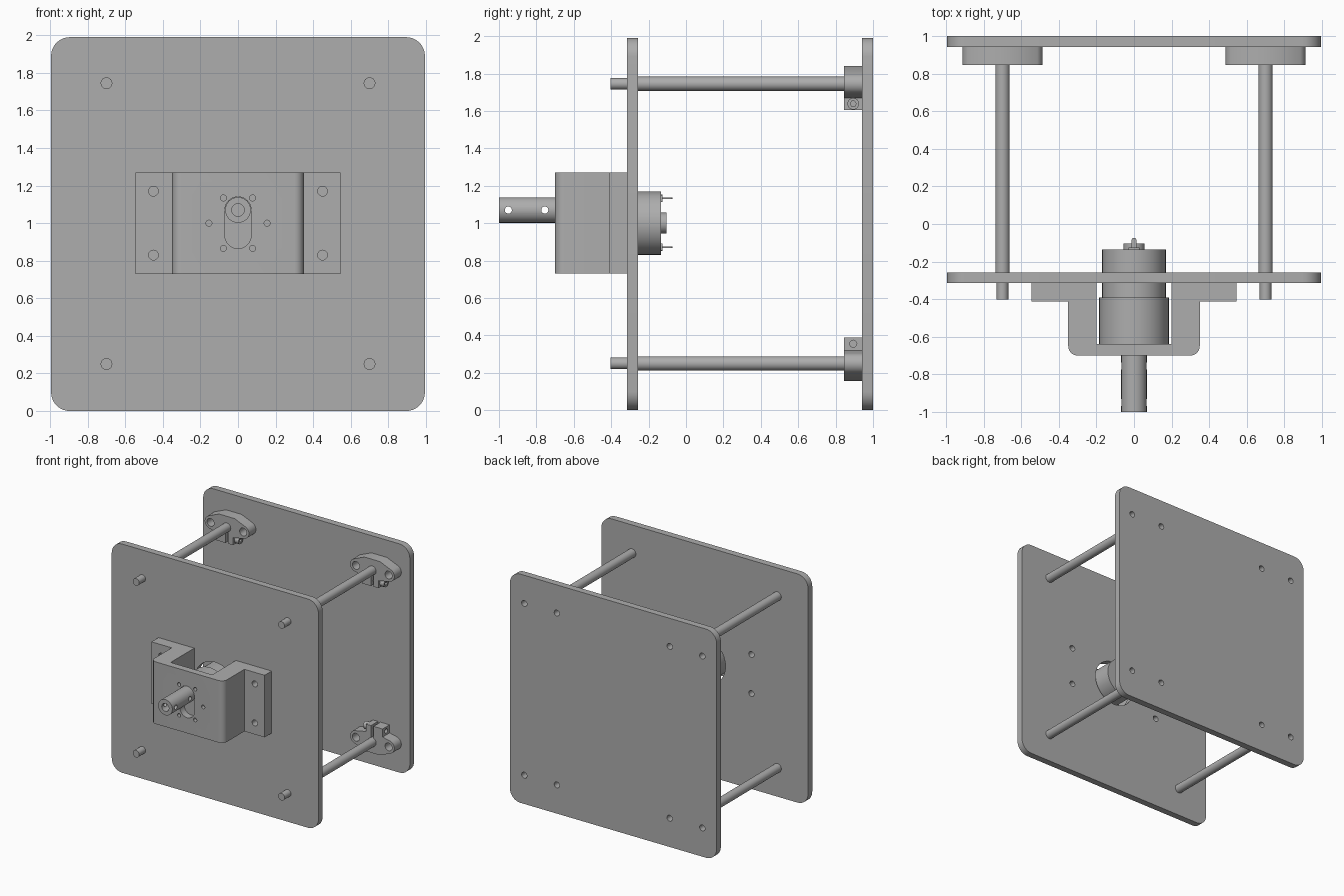
import bpy, bmesh, math
from mathutils import Vector

if "Cube" in bpy.data.objects:
    bpy.data.objects.remove(bpy.data.objects["Cube"])

grey = bpy.data.materials.new("plain_grey")
grey.diffuse_color = (0.42, 0.42, 0.42, 1)
grey.use_nodes = True
grey.node_tree.nodes["Principled BSDF"].inputs["Base Color"].default_value = grey.diffuse_color


def circle(u, v, r, n=32, a0=0.0, a1=2 * math.pi):
    full = abs(a1 - a0 - 2 * math.pi) < 1e-6
    k = n if full else n + 1
    return [(u + r * math.cos(a0 + (a1 - a0) * i / n),
             v + r * math.sin(a0 + (a1 - a0) * i / n)) for i in range(k)]


def rounded(u0, v0, u1, v1, r, n=8):
    h = math.pi / 2
    corners = [(u1 - r, v1 - r), (u0 + r, v1 - r), (u0 + r, v0 + r), (u1 - r, v0 + r)]
    return [p for i, (u, v) in enumerate(corners) for p in circle(u, v, r, n, i * h, (i + 1) * h)]


def finish(ob):
    me = ob.data
    me.shade_smooth()
    me.set_sharp_from_angle(angle=math.radians(30))


def extrude(name, loops, a, b, axis="Y"):
    """Extrude an outline (first loop) with holes (other loops) along an axis."""
    cu = bpy.data.curves.new(name, "CURVE")
    cu.dimensions, cu.fill_mode, cu.extrude = "2D", "BOTH", abs(b - a) / 2
    for pts in loops:
        s = cu.splines.new("POLY")
        s.points.add(len(pts) - 1)
        for p, (u, v) in zip(s.points, pts):
            p.co = (u, v, 0, 1)
        s.use_cyclic_u = True
    tmp = bpy.data.objects.new(name + "_outline", cu)
    bpy.context.collection.objects.link(tmp)
    dg = bpy.context.evaluated_depsgraph_get()
    me = bpy.data.meshes.new_from_object(tmp.evaluated_get(dg))
    bpy.data.objects.remove(tmp)
    bm = bmesh.new()
    bm.from_mesh(me)
    mid = (a + b) / 2
    for v in bm.verts:
        x, y, z = v.co
        v.co = {"X": (z + mid, x, y), "Y": (x, z + mid, y), "Z": (x, y, z + mid)}[axis]
    bmesh.ops.remove_doubles(bm, verts=bm.verts, dist=1e-5)
    bmesh.ops.recalc_face_normals(bm, faces=bm.faces)
    bm.to_mesh(me)
    bm.free()
    me.name = name
    me.materials.clear()
    me.materials.append(grey)
    ob = bpy.data.objects.new(name, me)
    bpy.context.collection.objects.link(ob)
    finish(ob)
    return ob


def cut(ob, cutters):
    for c in cutters:
        m = ob.modifiers.new("cut", "BOOLEAN")
        m.operation, m.solver, m.object = "DIFFERENCE", "EXACT", c
    dg = bpy.context.evaluated_depsgraph_get()
    me = bpy.data.meshes.new_from_object(ob.evaluated_get(dg))
    ob.modifiers.clear()
    ob.data = me
    for c in cutters:
        bpy.data.objects.remove(c)
    me.materials.clear()
    me.materials.append(grey)
    finish(ob)


def copy(ob, name, loc, turn=0):
    c = bpy.data.objects.new(name, ob.data)
    c.location = loc
    c.rotation_euler = (0, turn, 0)
    bpy.context.collection.objects.link(c)


W, H, RX, RZ = 0.995, 1.99, 0.70, (0.25, 1.745)
bolts = [(sx * 0.45, z) for sx in (-1, 1) for z in (0.83, 1.17)]

# Front plate with motor opening and bracket bolt holes
extrude("front_plate", [rounded(-W, 0, W, H, 0.1), circle(0, 1.0, 0.2, 64)]
        + [circle(u, v, 0.026, 20) for u, v in bolts], -0.315, -0.257)

# Back plate with clamp bolt holes
extrude("back_plate", [rounded(-W, 0, W, H, 0.1)]
        + [circle(sx * RX + d, z, 0.026, 20) for sx in (-1, 1) for z in RZ for d in (-0.157, 0.157)],
        0.942, 1.0)

# Hat-shaped motor bracket, drilled and slotted
h = math.pi / 2
hat = ([(-0.545, -0.315), (-0.545, -0.412), (-0.35, -0.412)]
       + circle(-0.30, -0.65, 0.05, 8, 2 * h, 3 * h) + circle(0.30, -0.65, 0.05, 8, 3 * h, 4 * h)
       + [(0.35, -0.412), (0.545, -0.412), (0.545, -0.315), (0.2, -0.315), (0.2, -0.64),
          (-0.2, -0.64), (-0.2, -0.315)])
bracket = extrude("motor_bracket", [hat], 0.73, 1.27, "Z")
ring = [(0.155 * math.cos(i * math.pi / 3), 1 + 0.155 * math.sin(i * math.pi / 3)) for i in range(6)]
slot = circle(0, 1.07, 0.07, 16, 0, 2 * h) + circle(0, 0.935, 0.07, 16, 2 * h, 4 * h)
cut(bracket, [extrude("cutter", [slot], -0.8, -0.6)]
    + [extrude("cutter", [circle(u, v, 0.016, 16)], -0.8, -0.6) for u, v in ring]
    + [extrude("cutter", [circle(u, v, 0.026, 20)], -0.5, -0.25) for u, v in bolts])

# Gear motor: gearbox, body, rear boss, terminals
extrude("gearbox", [circle(0, 1, 0.185, 64)], -0.64, -0.39)
extrude("motor_body", [circle(0, 1, 0.169, 64)], -0.39, -0.135)
extrude("motor_rear_boss", [circle(0, 1, 0.056, 40)], -0.135, -0.105)
for z, n in ((0.872, "lower"), (1.132, "upper")):
    extrude(n + "_terminal_base", [rounded(-0.03, z - 0.02, 0.03, z + 0.02, 0.006, 3)], -0.135, -0.125)
    tab = [(-0.013, -0.13)] + circle(0, -0.086, 0.013, 10, 2 * h, 0) + [(0.013, -0.13)]
    extrude(n + "_terminal", [tab], z - 0.004, z + 0.004, "Z")

# Output shaft and drilled coupling
extrude("output_shaft", [circle(0, 1.07, 0.04, 32)], -0.73, -0.63)
coupling = extrude("shaft_coupling", [circle(0, 1.07, 0.068, 48), circle(0, 1.07, 0.034, 32)], -1.0, -0.69)
cut(coupling, [extrude("cutter", [circle(y, 1.07, 0.019, 20)], -0.2, 0.2, "X") for y in (-0.95, -0.755)])

# Shaft clamp: flange outline with split lugs, built at the origin
outline = ([(0.012, -0.03), (0.012, -0.14), (0.06, -0.14), (0.06, -0.075), (0.09, -0.07)]
           + circle(0.157, 0, 0.056, 14, -1.25, 1.05) + [(0.075, 0.095), (-0.075, 0.095)]
           + circle(-0.157, 0, 0.056, 14, math.pi - 1.05, math.pi + 1.25)
           + [(-0.1, -0.07), (-0.1, -0.14), (-0.012, -0.14), (-0.012, -0.03)])
clamp = extrude("clamp_master", [outline, circle(-0.157, 0, 0.034, 24), circle(0.157, 0, 0.034, 24)],
                -0.048, 0.048)
cut(clamp, [extrude("cutter", [circle(0, -0.105, 0.019, 20)], -0.2, -0.04, "X")])
hexagon = circle(0, -0.107, 0.016, 6)
screw = extrude("screw_master", [circle(0, -0.107, 0.031, 28), hexagon], 0.06, 0.1, "X")
shank = extrude("shank_master", [circle(0, -0.107, 0.018, 20)], -0.03, 0.075, "X")

# Four rods with stepped tips, each held by a clamp (lower ones turned over)
rod = extrude("rod_master", [circle(0, 0, 0.038, 40)], -0.257, 0.942)
tip = extrude("tip_master", [circle(0, 0, 0.031, 32)], -0.403, -0.257)
for z, level in zip(RZ, ("lower", "upper")):
    turn = math.pi if level == "lower" else 0
    for sx, side in ((-1, "left"), (1, "right")):
        tag = f"{level}_{side}_"
        for part, name in ((rod, "rod"), (tip, "rod_tip")):
            copy(part, tag + name, (sx * RX, 0, z))
        for part, name in ((clamp, "clamp"), (screw, "clamp_screw"), (shank, "clamp_shank")):
            copy(part, tag + name, (sx * RX, 0.894, z), turn)
for ob in (rod, tip, clamp, screw, shank):
    bpy.data.objects.remove(ob)
